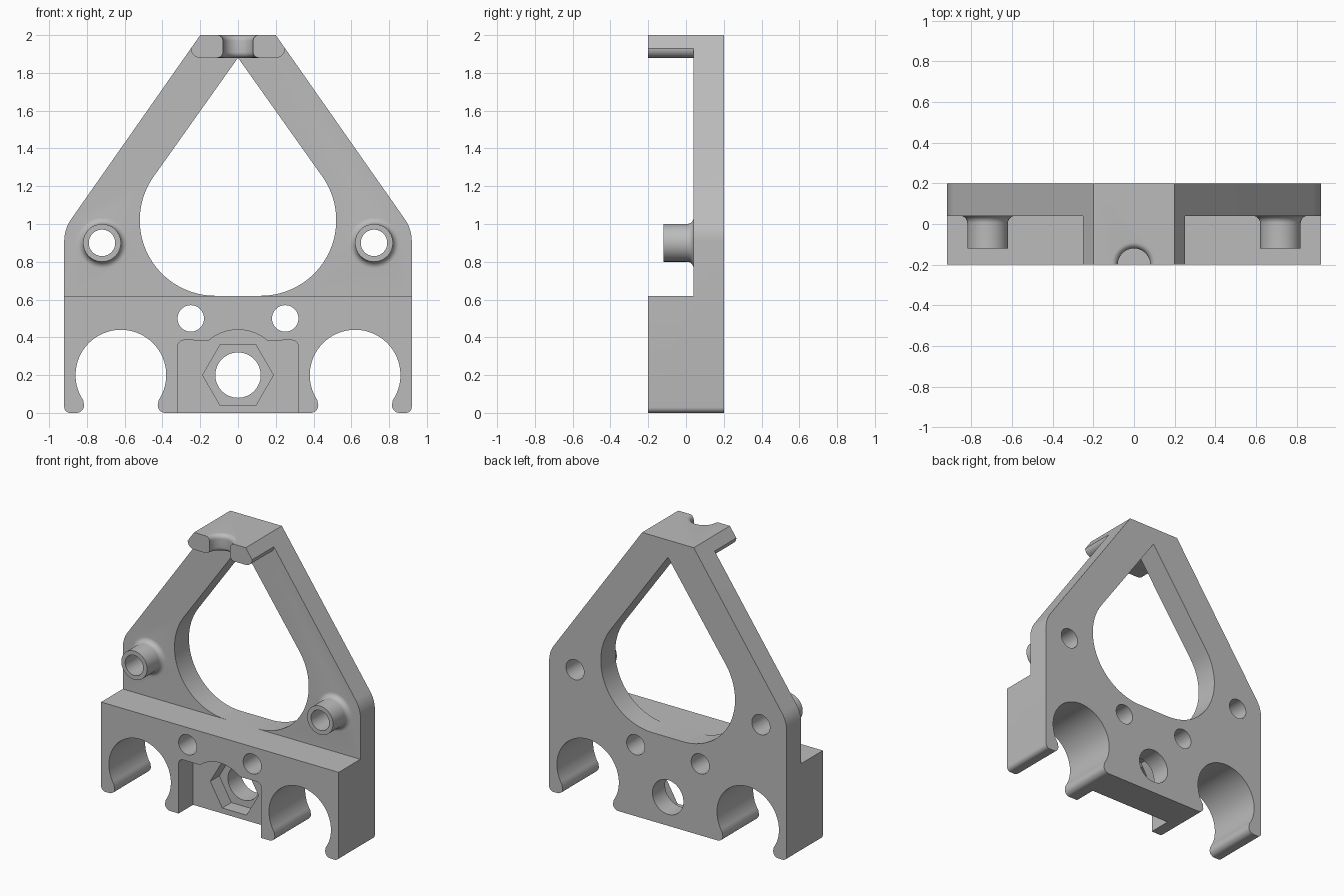
import bpy, bmesh
from math import sin, cos, pi, radians
from mathutils import Vector

if "Cube" in bpy.data.objects:
    bpy.data.objects.remove(bpy.data.objects["Cube"])

grey = bpy.data.materials.new("plain grey")
grey.use_nodes = True
colour = (0.5, 0.5, 0.5, 1)
grey.diffuse_color = colour
grey.node_tree.nodes["Principled BSDF"].inputs["Base Color"].default_value = colour


def arc(cx, cz, r, a0, a1, n=12):
    """Points along an arc, angles in degrees."""
    angles = [radians(a0 + (a1 - a0) * i / n) for i in range(n + 1)]
    return [(cx + r * cos(a), cz + r * sin(a)) for a in angles]


def circle(cx, cz, r, n=64):
    return arc(cx, cz, r, 0, 360, n)[:-1]


def mirrored(half):
    """Close a right-hand half outline with its reflection."""
    return half + [(-x, z) for x, z in reversed(half) if abs(x) > 1e-5]


def finish(name, bm):
    bmesh.ops.recalc_face_normals(bm, faces=bm.faces)
    mesh = bpy.data.meshes.new(name)
    bm.to_mesh(mesh)
    bm.free()
    mesh.materials.append(grey)
    obj = bpy.data.objects.new(name, mesh)
    bpy.context.collection.objects.link(obj)
    return obj


def prism(name, outline, y0, y1):
    """Extrude an x-z outline from y0 to y1."""
    bm = bmesh.new()
    face = bm.faces.new([bm.verts.new((x, y0, z)) for x, z in outline])
    out = bmesh.ops.extrude_face_region(bm, geom=[face])
    moved = [v for v in out["geom"] if isinstance(v, bmesh.types.BMVert)]
    bmesh.ops.translate(bm, verts=moved, vec=(0, y1 - y0, 0))
    return finish(name, bm)


def lathe(name, profile, centre, axis, n=64):
    """Revolve (radius, height) points about the y or z axis, with end caps."""
    bm = bmesh.new()
    rings = []
    for r, h in profile:
        ring = []
        for i in range(n):
            u, v = r * cos(2 * pi * i / n), r * sin(2 * pi * i / n)
            p = (u, h, v) if axis == "y" else (u, v, h)
            ring.append(bm.verts.new(Vector(p) + Vector(centre)))
        rings.append(ring)
    for a, b in zip(rings, rings[1:]):
        for i in range(n):
            j = (i + 1) % n
            bm.faces.new((a[i], a[j], b[j], b[i]))
    bm.faces.new(rings[0])
    bm.faces.new(rings[-1])
    return finish(name, bm)


def combine(target, tool, operation="DIFFERENCE"):
    mod = target.modifiers.new(tool.name, "BOOLEAN")
    mod.operation, mod.solver, mod.object = operation, "EXACT", tool
    bpy.context.view_layer.objects.active = target
    bpy.ops.object.modifier_apply(modifier=mod.name)
    bpy.data.objects.remove(tool)


FRONT, BACK, PLATE = -0.2, 0.2, 0.04

# Whole silhouette: clip arms at the bottom, sloping shoulders, flat top
outline = mirrored(
    [(0.385, 0)]
    + arc(0.385, 0.04, 0.04, -90, 25, 8)
    + arc(0.62, 0.2, 0.24, 214, -34, 48)
    + arc(0.855, 0.04, 0.04, 155, 270, 8)
    + arc(0.89, 0.03, 0.03, -90, 0, 6)
    + arc(0.72, 0.91, 0.2, 0, 35, 10)
    + [(0.2, 2)]
)
frame = prism("bracket_frame", outline, FRONT, BACK)

# Step the front back to the thin plate, leaving the lower block and top tab
relief = mirrored(
    [(1.1, 0.62), (1.1, 1.93)] + arc(0.2, 1.93, 0.05, 0, -90, 8)
)
combine(frame, prism("front_relief", relief, FRONT - 0.1, PLATE))

# Teardrop window
window = mirrored(arc(0.12, 1.02, 0.4, -90, 35, 36) + [(0, 1.88)])
combine(frame, prism("window_cut", window, 0, BACK + 0.1))

# Hollow bosses with a flared foot
foot = [(r, y) for r, y in arc(0.135, 0.005, 0.035, 90, 180, 8)]
for side in (-1, 1):
    boss = lathe("boss", [(0.135, 0.1)] + foot + [(0.1, -0.12)],
                 (side * 0.72, 0, 0.9), "y")
    combine(frame, boss, "UNION")
    combine(frame, prism("boss_hole", circle(side * 0.72, 0.9, 0.07), -0.3, 0.3))
    combine(frame, prism("bolt_hole", circle(side * 0.25, 0.5, 0.07), -0.3, 0.3))

# Central pocket with an arched top, hexagonal nut recess and through hole
pocket = mirrored(
    [(0.32, -0.1)]
    + arc(0.285, 0.35, 0.035, 0, 90, 6)
    + arc(0, 0.2, 0.24, 50, 90, 12)
)
combine(frame, prism("pocket_cut", pocket, FRONT - 0.1, -0.04))
combine(frame, prism("nut_recess", circle(0, 0.2, 0.187, 6), -0.1, 0.06))
combine(frame, prism("nut_hole", circle(0, 0.2, 0.12), -0.1, 0.3))

# Rounded notch in the front edge of the top tab
lower = arc(0.11, 1.91, 0.03, 270, 180, 8)
upper = arc(0.11, 1.97, 0.03, 180, 90, 8)
notch = [(0.11, 1.8)] + lower + upper + [(0.11, 2.1)]
combine(frame, lathe("tab_notch", notch, (0, FRONT, 0), "z"))

bpy.ops.object.select_all(action="DESELECT")
frame.select_set(True)
bpy.context.view_layer.objects.active = frame
bpy.ops.object.shade_smooth_by_angle(angle=radians(30))
